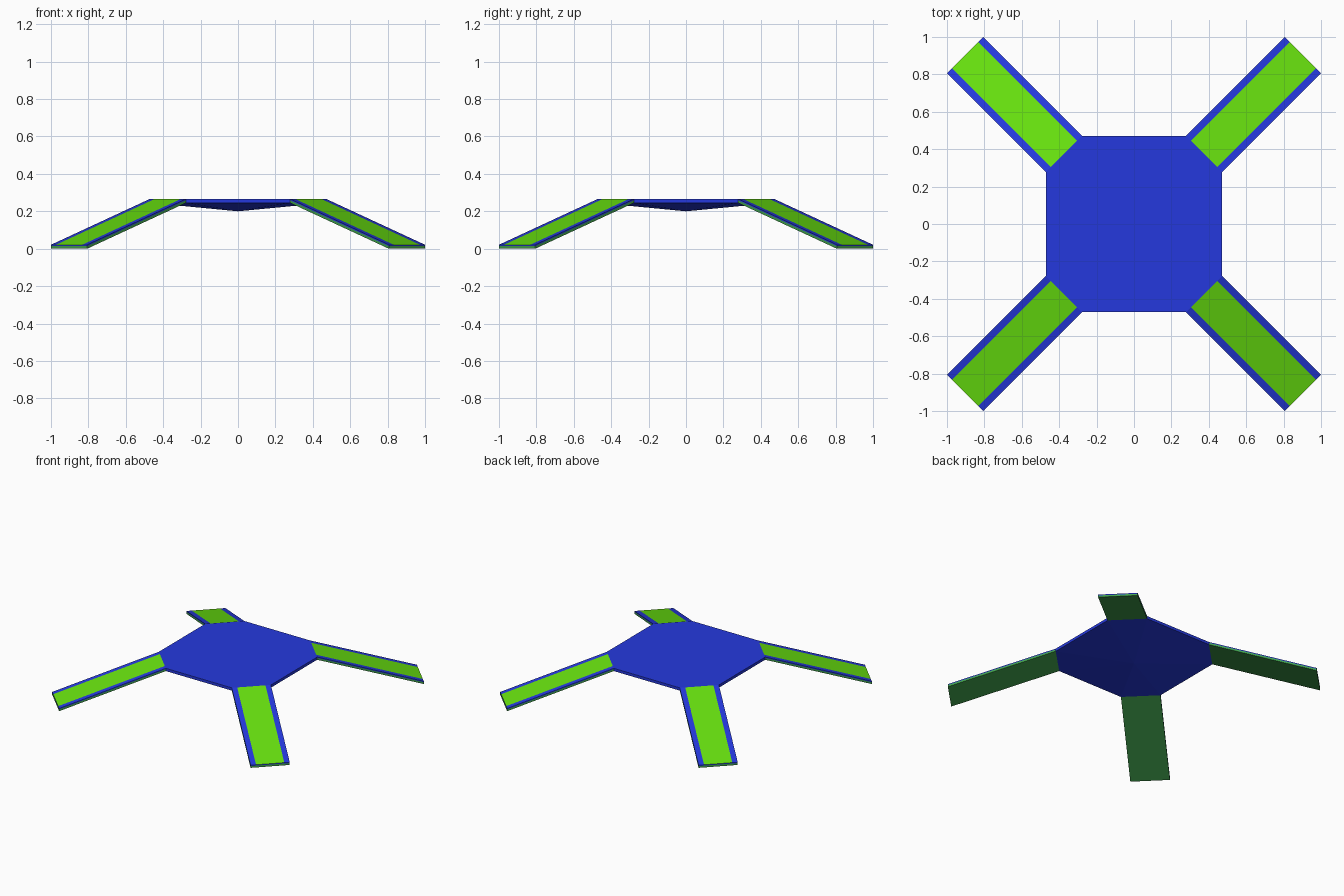
import bpy
import bmesh
from math import sqrt, radians
from mathutils import Matrix, Vector

cube = bpy.data.objects.get("Cube")
if cube:
    bpy.data.objects.remove(cube, do_unlink=True)


def material(name, rgb):
    """Flat material from 0-255 display values."""
    lin = [((c / 255 + 0.055) / 1.055) ** 2.4 if c > 10 else c / 255 / 12.92 for c in rgb]
    mat = bpy.data.materials.new(name)
    mat.use_nodes = True
    mat.diffuse_color = (*lin, 1)
    mat.node_tree.nodes["Principled BSDF"].inputs["Base Color"].default_value = (*lin, 1)
    return mat


BLUE = material("blue", (37, 57, 222))
LIME = material("lime green", (104, 226, 15))
GREEN = material("underside green", (64, 160, 76))


def finish(name, bm, mats):
    bmesh.ops.recalc_face_normals(bm, faces=bm.faces[:])
    mesh = bpy.data.meshes.new(name)
    bm.to_mesh(mesh)
    bm.free()
    for mat in mats:
        mesh.materials.append(mat)
    obj = bpy.data.objects.new(name, mesh)
    bpy.context.collection.objects.link(obj)
    return obj


TOP, THICK, BAND = 0.266, 0.021, 0.007     # deck height, leg thickness, blue edge band
INNER, OUTER = 0.53, 1.277                 # leg span along its diagonal
HALF, STRIPE = 0.137, 0.099                # half widths of the leg and its lime panel

# Octagonal deck with a shallow pointed underside
bm = bmesh.new()
long_side = (INNER + HALF) / sqrt(2)
short_side = (INNER - HALF) / sqrt(2)
outline = []
for turn in range(4):
    spin = Matrix.Rotation(radians(90 * turn), 3, "Z")
    outline += [spin @ Vector((long_side, short_side, 0)), spin @ Vector((short_side, long_side, 0))]
upper = [bm.verts.new((p.x, p.y, TOP)) for p in outline]
lower = [bm.verts.new((p.x, p.y, TOP - THICK)) for p in outline]
apex = bm.verts.new((0, 0, 0.2))
bm.faces.new(upper)
for i in range(len(outline)):
    j = (i + 1) % len(outline)
    bm.faces.new((upper[i], lower[i], lower[j], upper[j]))
    bm.faces.new((lower[i], apex, lower[j]))
finish("deck", bm, [BLUE])

# Sloping legs: blue edges, lime top panel, green below
section = [(-HALF, 0), (-STRIPE, 0), (STRIPE, 0), (HALF, 0),
           (HALF, -BAND), (HALF, -THICK), (-HALF, -THICK), (-HALF, -BAND)]
strip_slots = [0, 1, 0, 0, 2, 2, 2, 0]


def leg(name, angle):
    bm = bmesh.new()
    near = [bm.verts.new((INNER, a, TOP + h)) for a, h in section]
    far = [bm.verts.new((OUTER, a, THICK + h)) for a, h in section]
    for i, slot in enumerate(strip_slots):
        j = (i + 1) % len(section)
        bm.faces.new((near[i], near[j], far[j], far[i])).material_index = slot
    for ring in (near, far):
        bm.faces.new(ring[:5] + ring[7:])
        bm.faces.new(ring[4:]).material_index = 2
    bm.transform(Matrix.Rotation(radians(angle), 4, "Z"))
    finish(name, bm, [BLUE, LIME, GREEN])


for name, angle in (("back_left_leg", 45), ("back_right_leg", 135),
                    ("front_right_leg", 225), ("front_left_leg", 315)):
    leg(name, angle)
